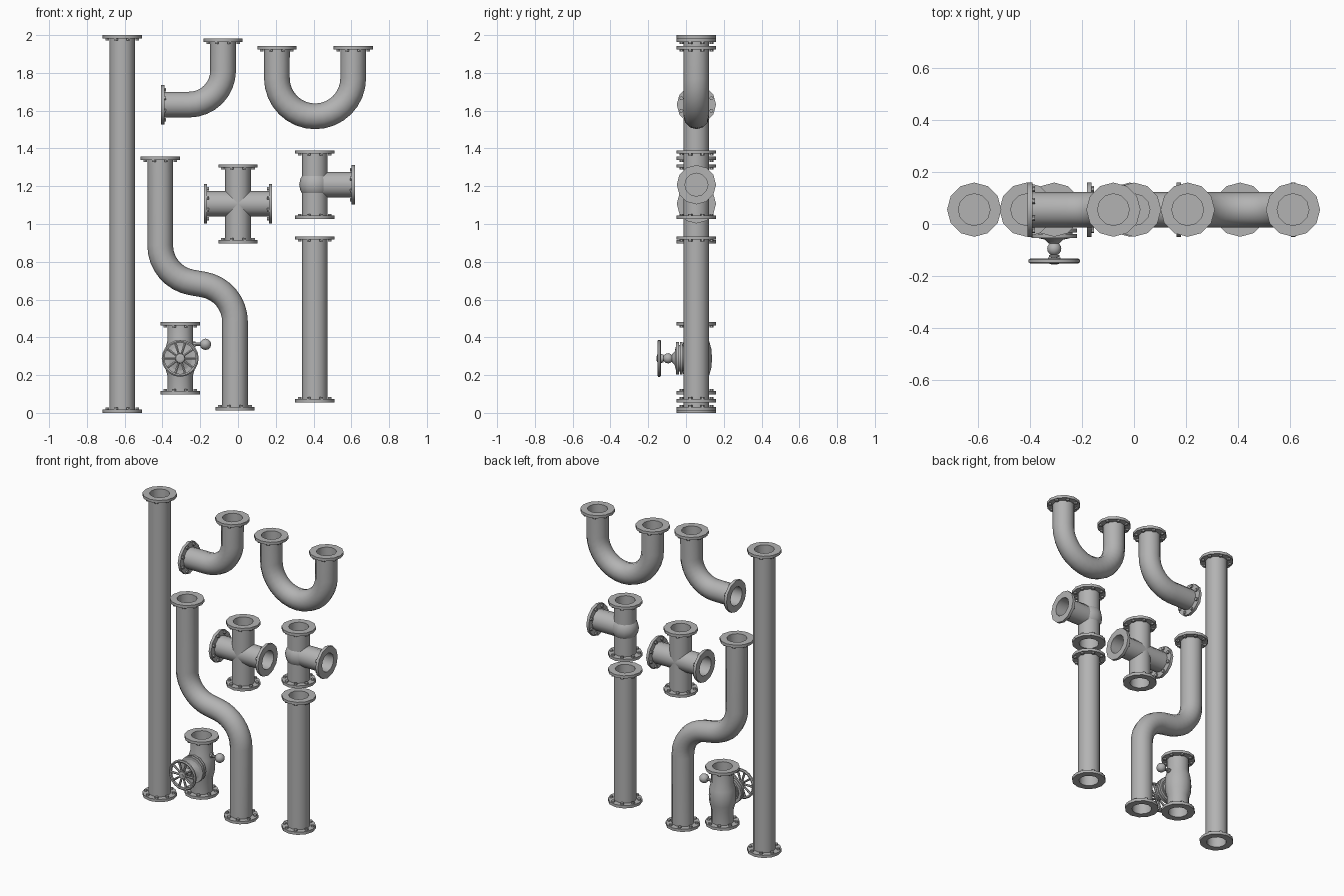
import bpy, bmesh, math
from mathutils import Vector

cube = bpy.data.objects.get("Cube")
if cube:
    bpy.data.objects.remove(cube)

Y0 = 0.055                      # common depth of all pipes
PIPE, BORE, RIM = 0.068, 0.061, 0.104
SIDES = 12
X, Y, Z = Vector((1, 0, 0)), Vector((0, 1, 0)), Vector((0, 0, 1))

metal = bpy.data.materials.new("grey_metal")
metal.use_nodes = True
COLOR = (0.45, 0.45, 0.45, 1)
metal.diffuse_color = COLOR
metal.node_tree.nodes["Principled BSDF"].inputs["Base Color"].default_value = COLOR


def at(x, z, y=Y0):
    return Vector((x, y, z))


def add_rings(bm, sections, sides=SIDES, loop=False):
    """Skin rings given as (centre, radius, tangent)."""
    rings = []
    for p, r, t in sections:
        u = Z if abs(t.y) > 0.9 else Y
        v = t.cross(u).normalized()
        angles = [math.tau * i / sides for i in range(sides)]
        rings.append([bm.verts.new(p + r * (math.cos(a) * u + math.sin(a) * v)) for a in angles])
    pairs = list(zip(rings, rings[1:]))
    if loop:
        pairs.append((rings[-1], rings[0]))
    else:
        bm.faces.new(rings[0])
        bm.faces.new(rings[-1])
    for a, b in pairs:
        for i in range(sides):
            j = (i + 1) % sides
            bm.faces.new((a[i], a[j], b[j], b[i]))


def finish(name, bm):
    bmesh.ops.recalc_face_normals(bm, faces=bm.faces[:])
    mesh = bpy.data.meshes.new(name)
    bm.to_mesh(mesh)
    bm.free()
    mesh.materials.append(metal)
    ob = bpy.data.objects.new(name, mesh)
    bpy.context.collection.objects.link(ob)
    bpy.ops.object.select_all(action='DESELECT')
    ob.select_set(True)
    bpy.context.view_layer.objects.active = ob
    bpy.ops.object.shade_smooth_by_angle(angle=math.radians(35))
    return ob


def turned(origin, axis, profile):
    """Profile of (distance, radius) along an axis."""
    return [(origin + axis * d, r, axis) for d, r in profile]


def lathe(name, origin, axis, profile, sides=SIDES, loop=False):
    bm = bmesh.new()
    add_rings(bm, turned(origin, axis, profile), sides, loop)
    return finish(name, bm)


def ball(name, centre, axis, r, sides=SIDES):
    steps = [math.pi * (i + 0.1) / 8.2 for i in range(9)]
    return lathe(name, centre, axis, [(-r * math.cos(a), r * math.sin(a)) for a in steps], sides)


def flange(name, end, inward, bolts=8):
    """Ring at a pipe end with bolt heads on its inner side."""
    bm = bmesh.new()
    ring = [(0, BORE), (0, RIM), (0.018, RIM), (0.018, BORE)]
    add_rings(bm, turned(end, inward, ring), loop=True)
    u = Y
    v = inward.cross(u)
    for i in range(bolts):
        a = math.tau * (i + 0.5) / bolts
        spot = end + 0.086 * (math.cos(a) * u + math.sin(a) * v)
        add_rings(bm, turned(spot, inward, [(0.01, 0.011), (0.028, 0.011)]), 6)
    return finish(name, bm)


def rounded(points, radius, steps=8):
    """Polyline with filleted corners."""
    out = [points[0]]
    for a, b, c in zip(points, points[1:], points[2:]):
        d1, d2 = (a - b).normalized(), (c - b).normalized()
        half = d1.angle(d2) / 2
        reach = radius / math.tan(half)
        centre = b + (d1 + d2).normalized() * radius / math.sin(half)
        s, e = b + d1 * reach - centre, b + d2 * reach - centre
        for i in range(steps + 1):
            p = centre + s.slerp(e, i / steps) * radius
            if (p - out[-1]).length > 0.001:
                out.append(p)
    return out + [points[-1]]


def pipe(name, points, radius=0, flanges=(True, True), bulge=()):
    """Bored pipe along a path, with flanges on its ends."""
    path = rounded(points, radius) if radius else points
    t0 = (path[1] - path[0]).normalized()
    t1 = (path[-1] - path[-2]).normalized()
    inset, depth = 0.002, 0.12
    body = []
    for i, p in enumerate(path):
        before = (p - path[i - 1]).normalized() if i else t0
        after = (path[i + 1] - p).normalized() if i < len(path) - 1 else t1
        body.append((p, PIPE, (before + after).normalized()))
    body[0] = (path[0] + t0 * inset, PIPE, t0)
    body[-1] = (path[-1] - t1 * inset, PIPE, t1)
    start, end = [], []
    if flanges[0]:
        start = [(path[0] + t0 * d, BORE, t0) for d in (depth, inset)]
    if flanges[1]:
        end = [(path[-1] - t1 * d, BORE, t1) for d in (inset, depth)]
    mid = (path[0] + path[-1]) / 2
    swell = [(mid + t0 * d, r, t0) for d, r in bulge]
    if swell:
        body = [body[0]] + swell + [body[-1]]
    bm = bmesh.new()
    add_rings(bm, start + body + end)
    finish(name, bm)
    if flanges[0]:
        flange(name + "_start_flange", path[0], t0)
    if flanges[1]:
        flange(name + "_end_flange", path[-1], -t1)


# Straight pipes
pipe("long_pipe", [at(-0.613, 0), at(-0.613, 2)])
pipe("short_pipe", [at(0.407, 0.056), at(0.407, 0.935)])

# Bent pipes
pipe("elbow_pipe", [at(-0.408, 1.632), at(-0.079, 1.632), at(-0.079, 1.982)], 0.18)
pipe("u_pipe", [at(0.206, 1.942), at(0.206, 1.57), at(0.61, 1.57), at(0.61, 1.942)], 0.202)
pipe("offset_pipe", [at(-0.412, 1.357), at(-0.412, 0.72), at(-0.016, 0.65), at(-0.016, 0.013)], 0.2)

# Cross junction
pipe("cross_upright", [at(0, 0.898), at(0, 1.316)])
pipe("cross_arms", [at(-0.181, 1.107), at(0.181, 1.107)])

# Tee junction with a swollen middle
pipe("tee_upright", [at(0.407, 1.026), at(0.407, 1.39)])
pipe("tee_branch", [at(0.407, 1.208), at(0.62, 1.208)], flanges=(False, True))
ball("tee_middle", at(0.407, 1.208), Z, 0.083)

# Valve body
VX, VZ = -0.306, 0.289
pipe("valve_body", [at(VX, 0.098), at(VX, 0.48)],
     bulge=[(-0.09, PIPE), (-0.05, 0.079), (0, 0.083), (0.05, 0.079), (0.09, PIPE)])

# Valve bonnet: neck, twin plates, stem and knob
front = at(VX, VZ, 0)
lathe("valve_neck", front, -Y, [(-0.05, 0.062), (0.025, 0.062)])
for i, d in enumerate((0.018, 0.038)):
    lathe(f"bonnet_plate_{i + 1}", front, -Y, [(d, 0.087), (d + 0.015, 0.087)])
lathe("bonnet_core", front, -Y, [(0.01, 0.07), (0.052, 0.07), (0.06, 0.035), (0.075, 0.02)])
lathe("valve_stem", front, -Y, [(0.06, 0.013), (0.156, 0.013)], 8)
ball("stem_knob", at(VX, VZ, -0.095), Y, 0.027)
for i, d in enumerate((0.066, 0.118)):
    lathe(f"stem_collar_{i + 1}", front, -Y, [(d, 0.021), (d + 0.008, 0.021)])

# Hand wheel: rim, hub and spokes
lathe("wheel_rim", front, -Y,
      [(0.135, 0.083), (0.132, 0.091), (0.137, 0.098), (0.147, 0.098), (0.152, 0.091), (0.149, 0.083)],
      20, True)
lathe("wheel_hub", front, -Y, [(0.128, 0.024), (0.15, 0.024), (0.153, 0.018)])
bm = bmesh.new()
for i in range(10):
    a = math.tau * i / 10
    ray = Vector((math.cos(a), 0, math.sin(a)))
    hub = at(VX, VZ, -0.142)
    add_rings(bm, turned(hub, ray, [(0.015, 0.006), (0.088, 0.008)]), 6)
finish("wheel_spokes", bm)

# Side knob on a thin rod
lathe("side_rod", at(VX, 0.363), X, [(0.04, 0.009), (0.12, 0.009)], 8)
lathe("side_rod_collar", at(VX, 0.363), X, [(0.06, 0.015), (0.082, 0.015)], 8)
ball("side_knob", at(-0.172, 0.363), Y, 0.03)
